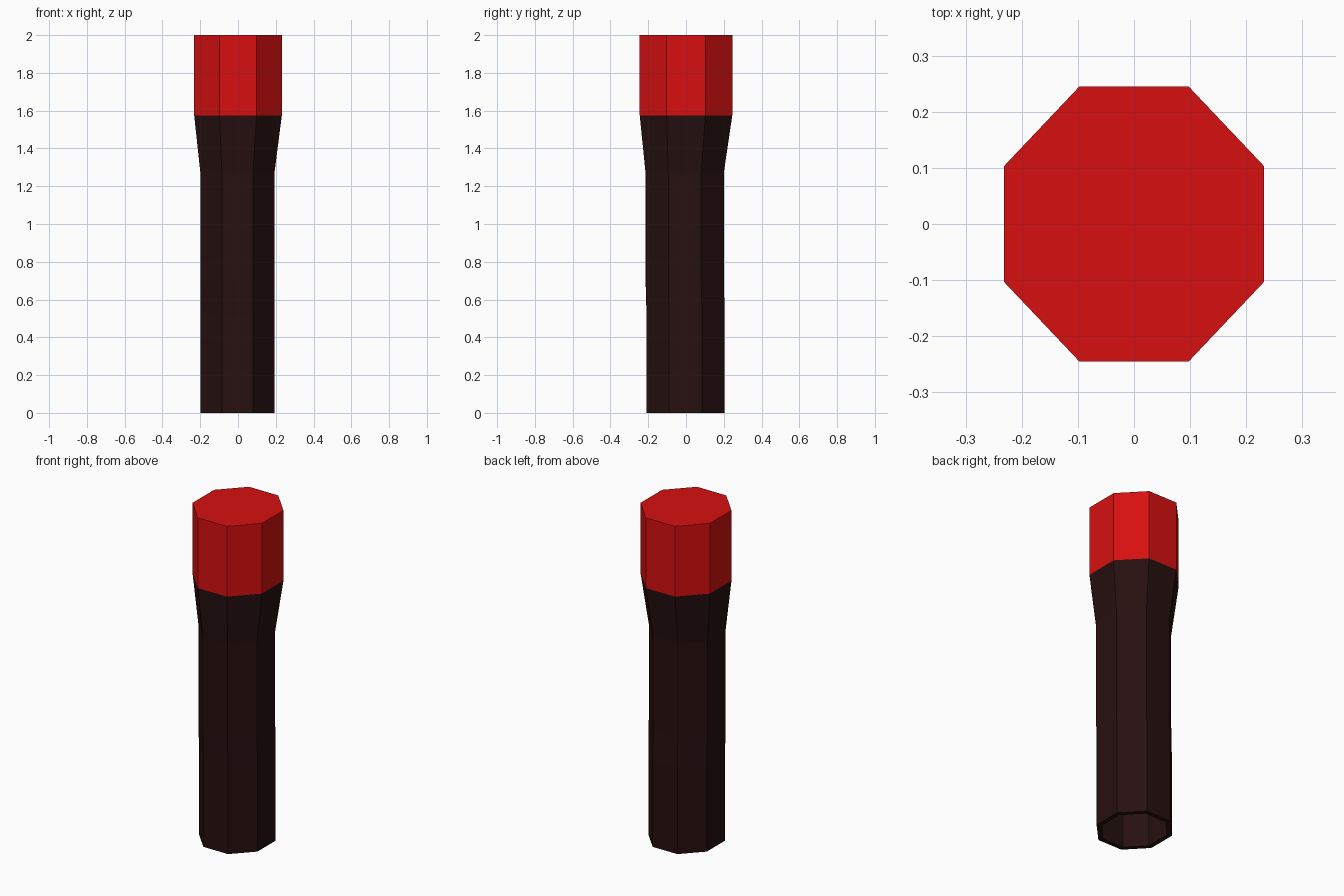
import bpy
import bmesh

cube = bpy.data.objects.get("Cube")
if cube:
    bpy.data.objects.remove(cube, do_unlink=True)


def make_material(name, colour):
    mat = bpy.data.materials.new(name)
    mat.use_nodes = True
    mat.diffuse_color = (*colour, 1)
    bsdf = mat.node_tree.nodes["Principled BSDF"]
    bsdf.inputs["Base Color"].default_value = (*colour, 1)
    bsdf.inputs["Roughness"].default_value = 0.8
    return mat


def octagon(bm, z, half_x, half_y, cx=0, cy=0):
    """Ring of eight vertices with flat sides on the x and y axes."""
    a, b = half_x * 0.42, half_y * 0.42
    corners = [(half_x, -b), (half_x, b), (a, half_y), (-a, half_y),
               (-half_x, b), (-half_x, -b), (-a, -half_y), (a, -half_y)]
    return [bm.verts.new((cx + x, cy + y, z)) for x, y in corners]


def loft(name, sections, mat):
    """Skin a stack of octagons and close both ends."""
    bm = bmesh.new()
    rings = [octagon(bm, *s) for s in sections]
    for low, high in zip(rings, rings[1:]):
        for i in range(8):
            j = (i + 1) % 8
            bm.faces.new((low[i], low[j], high[j], high[i]))
    bm.faces.new(rings[0])
    bm.faces.new(rings[-1])
    bmesh.ops.recalc_face_normals(bm, faces=bm.faces)
    mesh = bpy.data.meshes.new(name)
    bm.to_mesh(mesh)
    bm.free()
    mesh.materials.append(mat)
    obj = bpy.data.objects.new(name, mesh)
    bpy.context.collection.objects.link(obj)
    return obj


red = make_material("red", (0.68, 0.005, 0.005))
dark = make_material("dark brown", (0.020, 0.005, 0.005))

# Hollow handle: inner ceiling, inner wall, bottom rim, outer wall, flare
loft("handle", [
    (1.27, 0.17, 0.18, -0.003, -0.007),
    (0.00, 0.17, 0.18, -0.003, -0.002),
    (0.00, 0.196, 0.207, -0.003, -0.002),
    (0.52, 0.196, 0.207, -0.003, -0.002),
    (0.70, 0.196, 0.207, -0.003, -0.007),
    (1.27, 0.196, 0.207, -0.003, -0.007),
    (1.575, 0.232, 0.245),
], dark)

# Solid head
loft("head", [(1.575, 0.232, 0.245), (2.0, 0.232, 0.245)], red)
